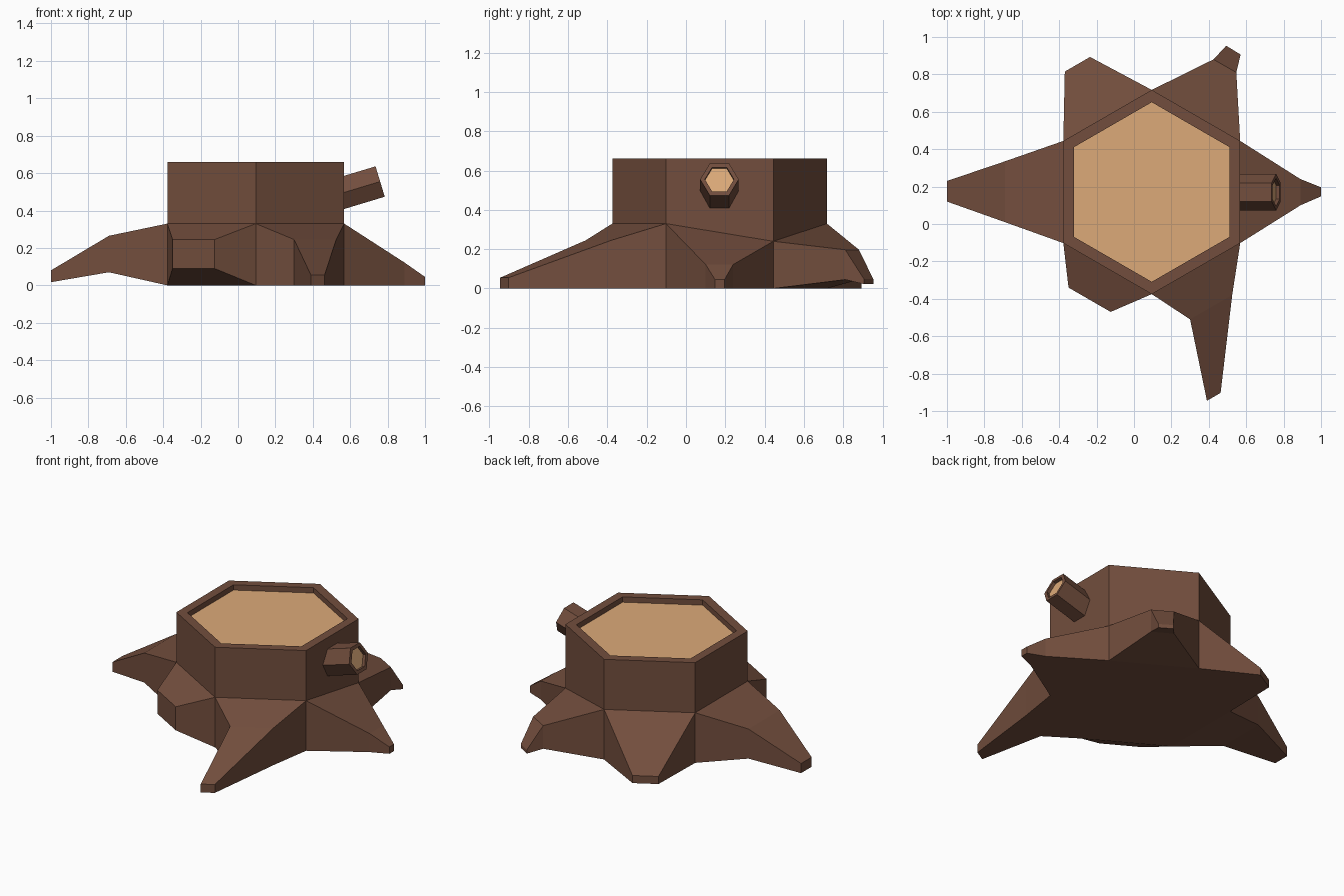
import bpy, bmesh
from math import sin, cos, radians
from mathutils import Matrix

if "Cube" in bpy.data.objects:
    bpy.data.objects.remove(bpy.data.objects["Cube"])


def material(name, rgb):
    m = bpy.data.materials.new(name)
    m.diffuse_color = (*rgb, 1)
    m.use_nodes = True
    m.node_tree.nodes["Principled BSDF"].inputs["Base Color"].default_value = m.diffuse_color
    return m


bark = material("bark", (0.17, 0.076, 0.047))
wood = material("cut_wood", (0.72, 0.40, 0.19))


def ring(bm, radius, z):
    return [bm.verts.new((radius * cos(radians(90 + 60 * k)),
                          radius * sin(radians(90 + 60 * k)), z)) for k in range(6)]


def bridge(bm, a, b):
    n = len(a)
    for i in range(n):
        bm.faces.new((a[i], a[(i + 1) % n], b[(i + 1) % n], b[i]))


def cut_end(bm, outer, radius, z, depth):
    """Bark rim with a sunken disc of bare wood."""
    rim = ring(bm, radius, z)
    floor = ring(bm, radius, z - depth)
    bridge(bm, outer, rim)
    bridge(bm, rim, floor)
    bm.faces.new(floor).material_index = 1


def finish(bm, name):
    bmesh.ops.recalc_face_normals(bm, faces=bm.faces)
    mesh = bpy.data.meshes.new(name)
    bm.to_mesh(mesh)
    bm.free()
    mesh.materials.append(bark)
    mesh.materials.append(wood)
    ob = bpy.data.objects.new(name, mesh)
    bpy.context.collection.objects.link(ob)
    return ob


CX, CY, R = 0.095, 0.171, 0.546

# Trunk: hexagonal rings with a sunken cut top
bm = bmesh.new()
base, mid, top = ring(bm, R, 0), ring(bm, R, 0.33), ring(bm, R, 0.66)
mid[5].co.z = 0.24
bridge(bm, mid, top)
cut_end(bm, top, 0.48, 0.66, 0.035)
bm.faces.new(base)
bmesh.ops.translate(bm, verts=bm.verts, vec=(CX, CY, 0))

# Roots: one per side, each section is (x1, y1, x2, y2, z low, z high)
roots = [
    [(-0.235, 0.893, -0.37, 0.815, 0.0, 0.05)],
    [(-0.69, 0.335, -0.69, 0.01, 0.07, 0.265), (-1, 0.23, -1, 0.12, 0.017, 0.08)],
    [(-0.35, -0.34, -0.125, -0.47, 0.09, 0.245)],
    [(0.30, -0.51, 0.525, -0.38, 0.0, 0.245), (0.39, -0.945, 0.463, -0.903, 0.0, 0.055)],
    [(0.89, 0.10, 0.89, 0.24, 0.0, 0.122), (1, 0.148, 1, 0.196, 0.0, 0.045)],
    [(0.547, 0.81, 0.425, 0.88, 0.045, 0.197), (0.57, 0.906, 0.493, 0.953, 0.022, 0.047)],
]
for k, sections in enumerate(roots):
    j = (k + 1) % 6
    prev = [base[k], base[j], mid[j], mid[k]]
    for x1, y1, x2, y2, lo, hi in sections:
        cur = [bm.verts.new(c) for c in
               ((x1, y1, lo), (x2, y2, lo), (x2, y2, hi), (x1, y1, hi))]
        bridge(bm, prev, cur)
        prev = cur
    bm.faces.new(prev)
finish(bm, "stump_with_roots")

# Branch stub: small hexagonal cylinder tilted upward out of the right side
bm = bmesh.new()
back, tip = ring(bm, 0.098, -0.24), ring(bm, 0.098, 0)
bridge(bm, back, tip)
cut_end(bm, tip, 0.074, 0, 0.02)
bm.faces.new(back)
stub = finish(bm, "branch_stub")
stub.matrix_world = (Matrix.Translation((0.76, 0.17, 0.555))
                     @ Matrix.Rotation(radians(90 - 16.8), 4, 'Y')
                     @ Matrix.Identity(4))
